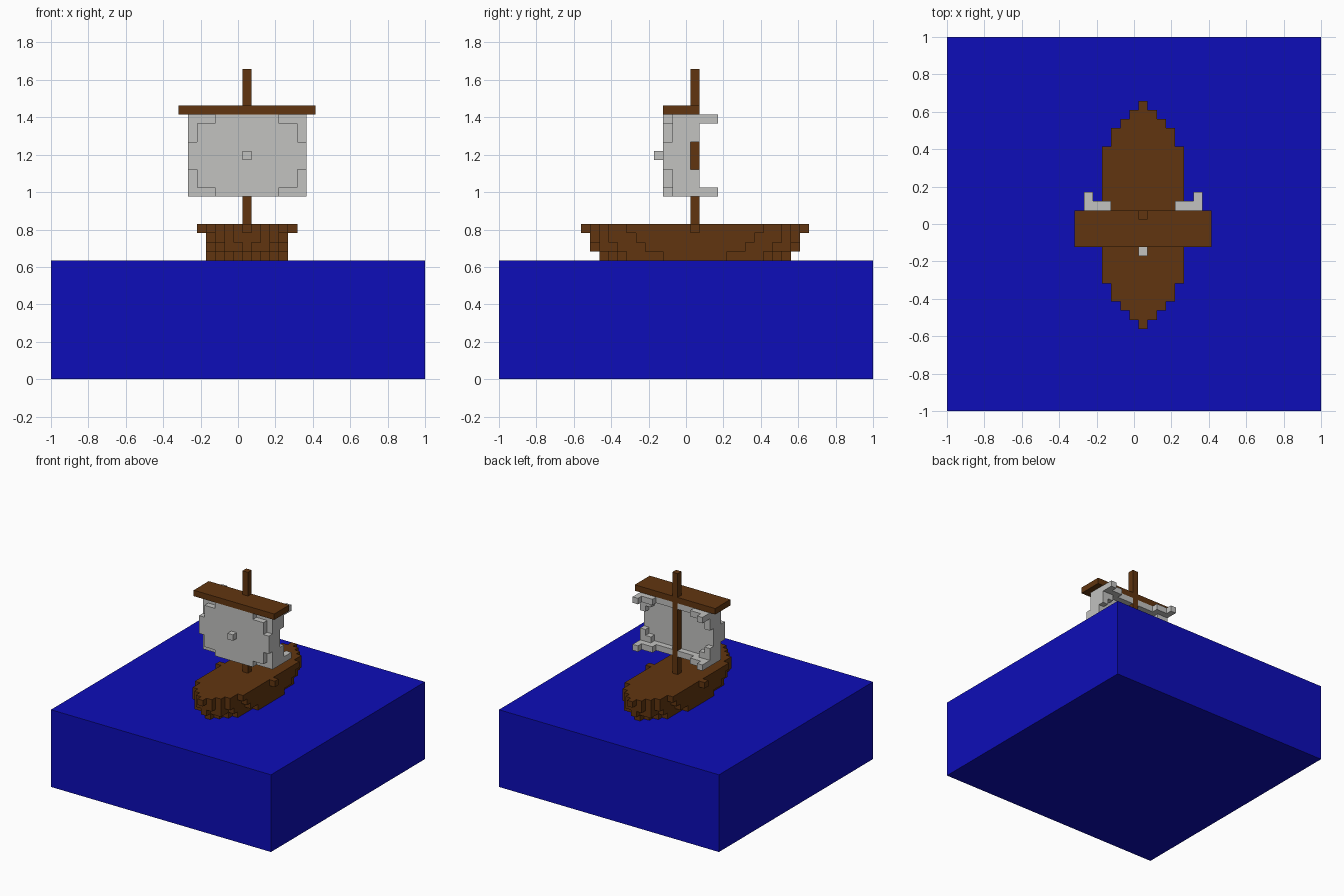
import bpy, bmesh
from mathutils import Vector

cube = bpy.data.objects.get("Cube")
if cube:
    bpy.data.objects.remove(cube, do_unlink=True)

N = 41            # blocks along the longest side
V = 2.0 / N       # block size
CX, CY = 21, 21   # block column of the mast


def material(name, rgb):
    m = bpy.data.materials.new(name)
    m.use_nodes = True
    m.diffuse_color = (*rgb, 1)
    m.node_tree.nodes["Principled BSDF"].inputs["Base Color"].default_value = (*rgb, 1)
    return m


BLUE = material("water blue", (0.004, 0.004, 0.48))
BROWN = material("wood brown", (0.12, 0.036, 0.005))
GREY = material("sail grey", (0.54, 0.54, 0.53))


def finish(name, bm, mat):
    mesh = bpy.data.meshes.new(name)
    bm.normal_update()
    bm.to_mesh(mesh)
    bm.free()
    mesh.materials.append(mat)
    ob = bpy.data.objects.new(name, mesh)
    bpy.context.collection.objects.link(ob)
    return ob


def to_world(p):
    return Vector((p[0] * V - 1, p[1] * V - 1, p[2] * V))


def box(name, lo, hi, mat):
    """Box spanning two block-grid corners."""
    a, b = to_world(lo), to_world(hi)
    bm = bmesh.new()
    bmesh.ops.create_cube(bm, size=1)
    for v in bm.verts:
        v.co = Vector([(a[i] + b[i]) / 2 + v.co[i] * (b[i] - a[i]) for i in range(3)])
    return finish(name, bm, mat)


def blocks(name, cells, mat):
    """Outer skin of a set of blocks, with flat areas merged."""
    bm = bmesh.new()
    verts = {}

    def vert(p):
        if p not in verts:
            verts[p] = bm.verts.new(to_world(p))
        return verts[p]

    for c in cells:
        for axis in range(3):
            u, w = (axis + 1) % 3, (axis + 2) % 3
            for side in (0, 1):
                n = list(c)
                n[axis] += 2 * side - 1
                if tuple(n) in cells:
                    continue
                ring = []
                for du, dw in ((0, 0), (1, 0), (1, 1), (0, 1)):
                    p = list(c)
                    p[axis] += side
                    p[u] += du
                    p[w] += dw
                    ring.append(vert(tuple(p)))
                bm.faces.new(ring if side else ring[::-1])
    bmesh.ops.dissolve_limit(bm, angle_limit=0.01, verts=bm.verts[:], edges=bm.edges[:])
    return finish(name, bm, mat)


# Water block
box("water", (0, 0, 0), (N, N, 13), BLUE)

# Hull: lower part of a blocky ellipsoid, flat deck on top
hull = {(CX + dx, CY + dy, 16 - k)
        for dx in range(-5, 6) for dy in range(-12, 13) for k in range(4)
        if (dx / 5) ** 2 + (dy / 12) ** 2 + (k / 5.6) ** 2 <= 1}
blocks("hull", hull, BROWN)

# Mast and yard
box("mast_lower", (21, 21, 17), (22, 22, 29), BROWN)
box("yard", (14, 18, 29), (29, 22, 30), BROWN)
box("mast_top", (21, 21, 30), (22, 22, 34), BROWN)

# Billowing sail: bulges forward, corners sweep back
sail = set()
for dx in range(-6, 7):
    for dz in range(-4, 5):
        front = 18 if dx * dx + 1.69 * dz * dz < 41.5 else 19
        q = dx * dx + 3 * dz * dz
        back = 20 + sum(q > t for t in (45, 63.5, 80))
        if dx == 0:
            back = 20          # leave room for the mast
        if dx == 0 and dz == 0:
            front, back = 17, 19
        sail |= {(CX + dx, y, 24 + dz) for y in range(front, back + 1)}
blocks("sail", sail, GREY)
